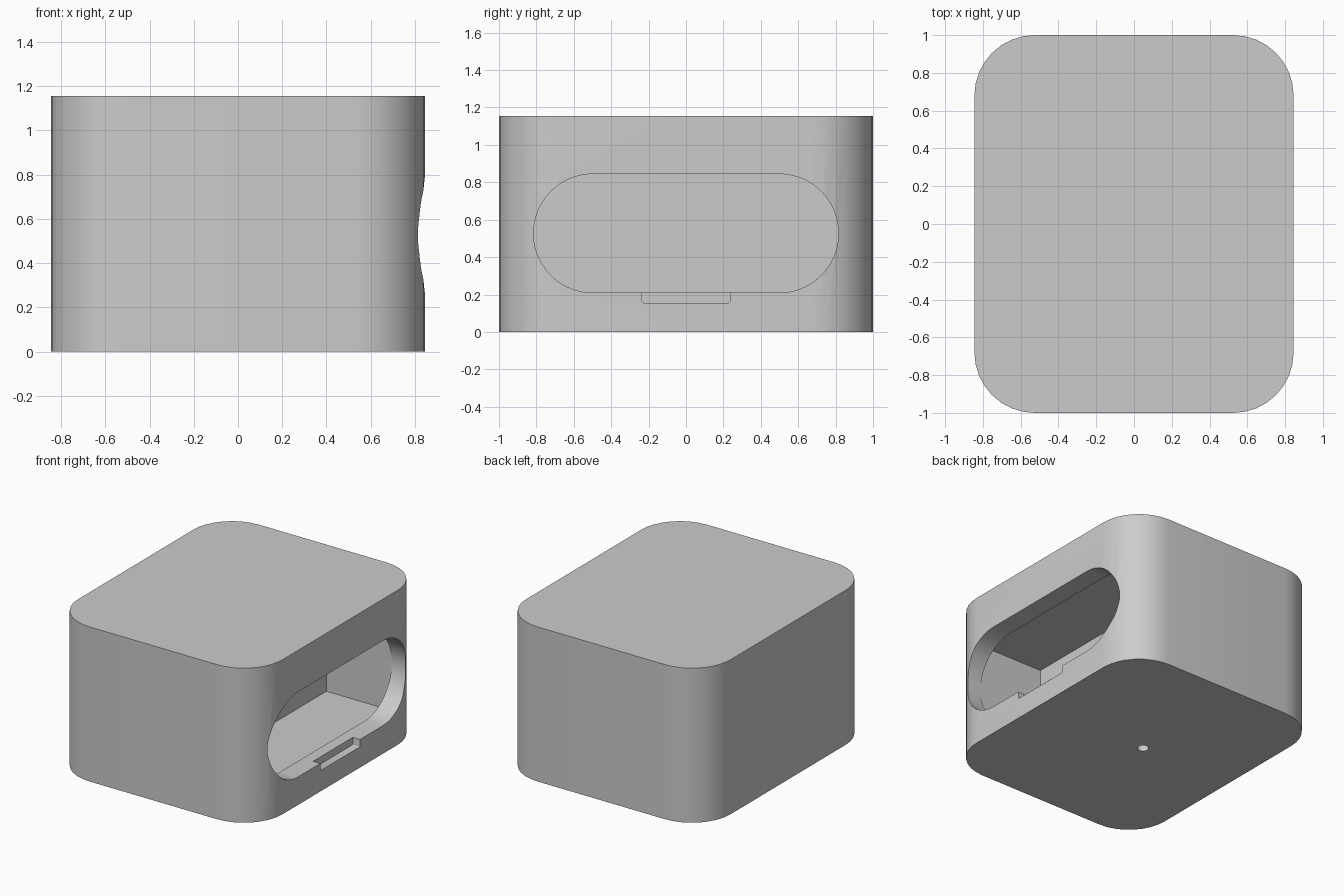
import bpy, bmesh, math
from mathutils import Matrix, Vector

cube = bpy.data.objects.get("Cube")
if cube:
    bpy.data.objects.remove(cube, do_unlink=True)

grey = bpy.data.materials.new("plain_grey")
grey.use_nodes = True
colour = (0.6, 0.6, 0.6, 1)
grey.diffuse_color = colour
grey.node_tree.nodes["Principled BSDF"].inputs["Base Color"].default_value = colour


def rounded_rect(w, h, r, steps):
    """Outline of a w by h rectangle with corner radius r."""
    pts = []
    for i, (sx, sy) in enumerate([(1, 1), (-1, 1), (-1, -1), (1, -1)]):
        for k in range(steps + 1):
            a = math.pi / 2 * (i + k / steps)
            pts.append((sx * (w / 2 - r) + r * math.cos(a),
                        sy * (h / 2 - r) + r * math.sin(a)))
    return pts


def prism(name, outline, depth, matrix):
    """Extrude an outline along its local z axis, then place it."""
    bm = bmesh.new()
    base = bm.faces.new([bm.verts.new((x, y, 0)) for x, y in outline])
    top = bmesh.ops.extrude_face_region(bm, geom=[base])["geom"]
    bmesh.ops.translate(bm, vec=(0, 0, depth),
                        verts=[v for v in top if isinstance(v, bmesh.types.BMVert)])
    bmesh.ops.remove_doubles(bm, verts=bm.verts, dist=1e-5)
    bmesh.ops.recalc_face_normals(bm, faces=bm.faces)
    bm.transform(matrix)
    mesh = bpy.data.meshes.new(name)
    bm.to_mesh(mesh)
    bm.free()
    mesh.materials.append(grey)
    obj = bpy.data.objects.new(name, mesh)
    bpy.context.collection.objects.link(obj)
    return obj


def sideways(x, z):
    """Local x, y, z become world y, z, x, starting at the given x and z."""
    turn = Matrix(((0, 0, 1), (1, 0, 0), (0, 1, 0))).to_4x4()
    return Matrix.Translation(Vector((x, 0, z))) @ turn


def box_outline(w, h):
    return [(-w / 2, -h / 2), (w / 2, -h / 2), (w / 2, h / 2), (-w / 2, h / 2)]


# Solid housing with rounded upright corners
housing = prism("housing", rounded_rect(1.69, 2.0, 0.32, 8), 1.155, Matrix())

# Inner chamber, oblong side opening, shallow notch and hole underneath
cutters = [
    prism("chamber_cutter", box_outline(1.63, 0.725), 0.54, sideways(0.16, 0.527)),
    prism("opening_cutter", rounded_rect(1.63, 0.635, 0.317, 14), 0.4, sideways(0.6, 0.527)),
    prism("notch_cutter", rounded_rect(0.47, 0.12, 0.012, 3), 0.2, sideways(0.785, 0.215)),
    prism("hole_cutter", rounded_rect(0.08, 0.08, 0.04, 6), 0.25,
          Matrix.Translation((-0.08, 0, -0.05))),
]

bpy.ops.object.select_all(action="DESELECT")
bpy.context.view_layer.objects.active = housing
housing.select_set(True)
for cutter in cutters:
    cutter.hide_render = True
    mod = housing.modifiers.new(cutter.name, "BOOLEAN")
    mod.operation = "DIFFERENCE"
    mod.solver = "EXACT"
    mod.object = cutter
    bpy.ops.object.modifier_apply(modifier=mod.name)
    bpy.data.objects.remove(cutter, do_unlink=True)

bpy.ops.object.shade_smooth_by_angle(angle=math.radians(30))
